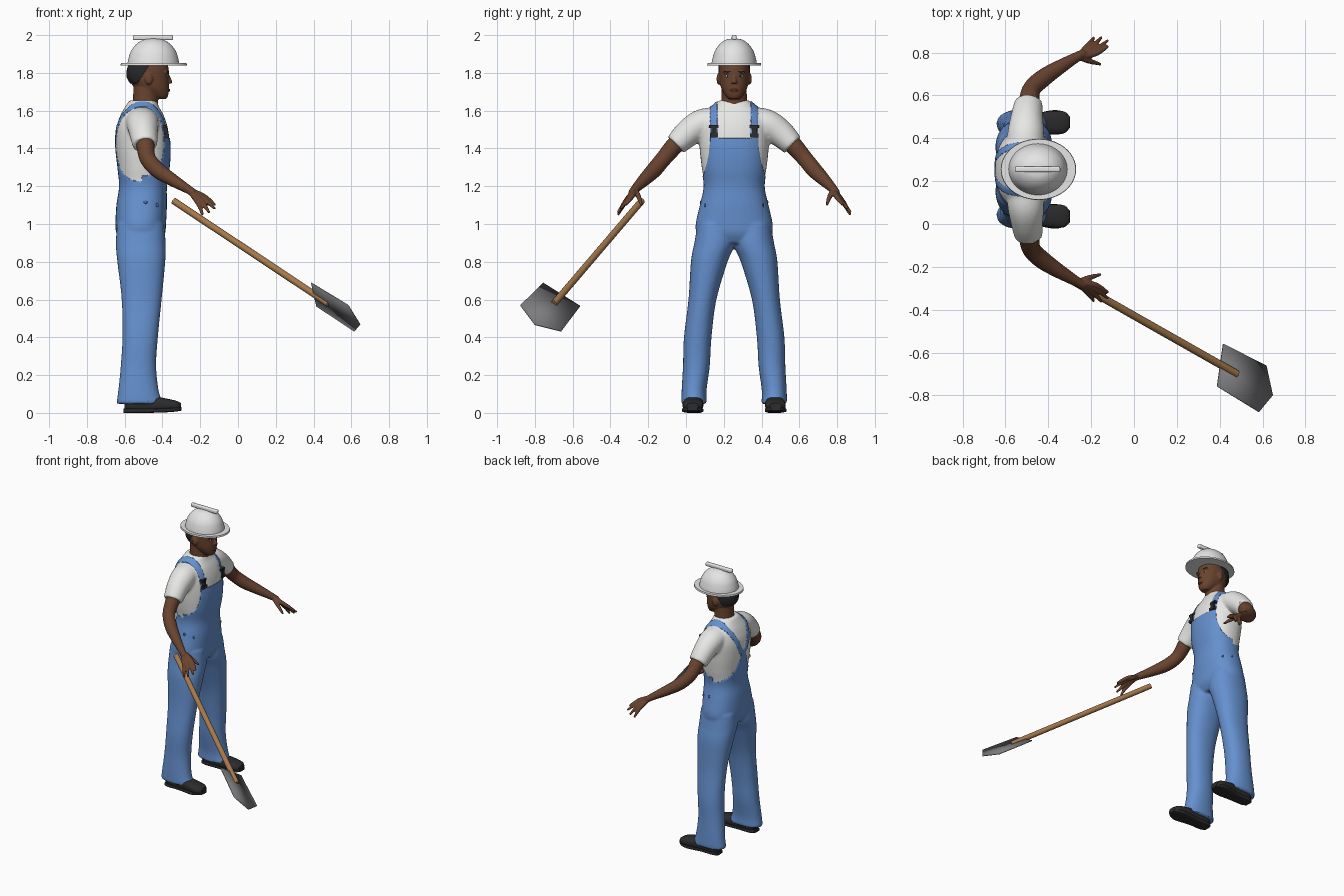
import bpy, bmesh, math
from mathutils import Vector, Matrix
from mathutils.bvhtree import BVHTree

cube = bpy.data.objects.get("Cube")
if cube:
    bpy.data.objects.remove(cube)

MID = .255                      # the figure's plane of symmetry in y
X, Y, Z = Vector((1, 0, 0)), Vector((0, 1, 0)), Vector((0, 0, 1))


def colour(name, r, g, b):
    m = bpy.data.materials.new(name)
    m.diffuse_color = (r, g, b, 1)
    m.use_nodes = True
    m.node_tree.nodes["Principled BSDF"].inputs["Base Color"].default_value = (r, g, b, 1)
    return m


skin = colour("brown_skin", .14, .056, .028)
hair = colour("black_hair", .02, .02, .022)
lip = colour("dark_lips", .1, .03, .02)
denim = colour("blue_denim", .13, .28, .62)
rivet = colour("dark_blue_buttons", .06, .13, .36)
white = colour("white_cotton", .8, .8, .78)
shell = colour("white_helmet", .78, .78, .78)
wood = colour("brown_wood", .38, .19, .07)
steel = colour("grey_steel", .2, .2, .21)
black = colour("black_leather", .025, .025, .027)


def finish(name, bm, *mats):
    bmesh.ops.recalc_face_normals(bm, faces=bm.faces)
    mesh = bpy.data.meshes.new(name)
    bm.to_mesh(mesh)
    bm.free()
    obj = bpy.data.objects.new(name, mesh)
    bpy.context.collection.objects.link(obj)
    for m in mats:
        mesh.materials.append(m)
    shade(obj)
    return obj


def shade(obj):
    bpy.ops.object.select_all(action="DESELECT")
    obj.select_set(True)
    bpy.context.view_layer.objects.active = obj
    bpy.ops.object.shade_smooth_by_angle(angle=math.radians(40))


def spline(rows, steps):
    """Smooth curve through rows of x, side, z and two radii."""
    out = []
    for i in range(len(rows) - 1):
        a, b, c, d = (rows[min(max(i + k, 0), len(rows) - 1)] for k in (-1, 0, 1, 2))
        for k in range(steps):
            t = k / steps
            out.append([(2*q + (r - p)*t + (2*p - 5*q + 4*r - s)*t*t + (3*q - p - 3*r + s)*t**3) / 2
                        for p, q, r, s in zip(a, b, c, d)])
    return out + [list(rows[-1])]


def loft(bm, rows, up=None, ref=X, side=1, power=2, n=32, steps=6):
    """Closed tube of super-ellipse sections, square to up or to its own path."""
    rows = spline(rows, steps)
    pts = [Vector((r[0], MID + side * r[1], r[2])) for r in rows]
    rings = []
    for i, (p, r) in enumerate(zip(pts, rows)):
        t = up or (pts[min(i + 1, len(pts) - 1)] - pts[max(i - 1, 0)]).normalized()
        v = t.cross(ref).normalized()
        u = v.cross(t)
        ring = []
        for k in range(n):
            a = math.tau * k / n
            c, s = (math.copysign(abs(q) ** (2 / power), q) for q in (math.cos(a), math.sin(a)))
            ring.append(bm.verts.new(p + u * c * r[3] + v * s * r[4]))
        rings.append(ring)
    for a, b in zip(rings, rings[1:]):
        for k in range(n):
            bm.faces.new((a[k - 1], a[k], b[k], b[k - 1]))
    bm.faces.new(rings[0])
    bm.faces.new(rings[-1])


def blob(bm, centre, size):
    bmesh.ops.create_uvsphere(bm, u_segments=20, v_segments=12, radius=1,
                              matrix=Matrix.Translation(centre) @ Matrix.Diagonal((*size, 1)))


def box(bm, centre, size):
    bmesh.ops.create_cube(bm, size=1,
                          matrix=Matrix.Translation(centre) @ Matrix.Diagonal((*size, 1)))


def fuse(obj, voxel, smooth):
    """Melt overlapping pieces into one skin."""
    m = obj.modifiers.new("Fuse", "REMESH")
    m.mode, m.voxel_size = "VOXEL", voxel
    m = obj.modifiers.new("Soften", "SMOOTH")
    m.factor, m.iterations = .5, smooth
    mats = list(obj.data.materials)
    mesh = bpy.data.meshes.new_from_object(obj.evaluated_get(bpy.context.evaluated_depsgraph_get()))
    obj.modifiers.clear()
    obj.data = mesh
    mesh.materials.clear()
    for m in mats:
        mesh.materials.append(m)
    shade(obj)


def paint(obj, rule, lift):
    """Cut the mesh where rule is zero, colour the positive side and raise it."""
    bm = bmesh.new()
    bm.from_mesh(obj.data)
    val = {v: rule(v.co) for v in bm.verts}
    inside = [v for v in bm.verts if val[v] > 0]
    cuts = []
    for e in list(bm.edges):
        a, b = e.verts
        if val[a] * val[b] < 0:
            cuts.append(bmesh.utils.edge_split(e, a, val[a] / (val[a] - val[b]))[1])
    bmesh.ops.connect_verts(bm, verts=cuts)
    for f in bm.faces:
        f.material_index = int(rule(f.calc_center_median()) > 0)
    bm.normal_update()
    for v, n in [(v, v.normal.copy()) for v in inside]:
        v.co += n * lift
    bm.to_mesh(obj.data)
    tree = BVHTree.FromBMesh(bm)
    bm.free()
    shade(obj)
    return tree


# Clothes: torso, trouser legs and sleeves
bm = bmesh.new()
loft(bm, [(-.515, 0, .9, .1, .12), (-.515, 0, .95, .125, .19), (-.515, 0, 1, .13, .2),
          (-.51, 0, 1.1, .13, .178), (-.503, 0, 1.2, .123, .158), (-.5, 0, 1.3, .135, .172),
          (-.503, 0, 1.4, .143, .183), (-.508, 0, 1.5, .138, .186), (-.508, 0, 1.57, .117, .17),
          (-.508, 0, 1.62, .09, .12), (-.503, 0, 1.655, .072, .08)], up=Z, power=2.3)
for side in (-1, 1):
    loft(bm, [(-.52, .212, .05, .12, .064), (-.527, .212, .12, .103, .062), (-.527, .2, .25, .09, .067),
              (-.518, .193, .4, .09, .069), (-.51, .168, .6, .102, .07), (-.512, .132, .8, .123, .093),
              (-.515, .103, .9, .128, .104), (-.515, .1, 1, .12, .09)], up=Z, side=side, power=2.2)
    loft(bm, [(-.51, .08, 1.55, .085, .07), (-.505, .17, 1.53, .085, .078), (-.5, .245, 1.48, .075, .073),
              (-.492, .31, 1.418, .066, .06)], side=side)
clothes = finish("shirt_and_overalls", bm, white, denim)
fuse(clothes, .009, 6)


def overalls(p):
    s, z = abs(p.y - MID), p.z
    if p.x > -.51:
        bib = min(1.455 - z, .128 + .9 * (1.455 - z) ** 2 - s)
        strap = .02 - abs(s - .107)
    else:
        bib = min(1.44 - z, .03 + 3.4 * min(1.42 - z, .25) ** 2 - s)
        strap = .02 - abs(s - min(.107, .025 + .42 * (z - 1.42)))
    return max(1.215 - z, bib, min(strap, z - 1.42))


cloth = paint(clothes, overalls, .004)

# Strap buckles and hip buttons
buckles, buttons = bmesh.new(), bmesh.new()
for side in (-1, 1):
    for dz, w, h in ((.025, .05, .016), (0, .026, .05), (-.022, .044, .02)):
        y, z = MID + side * .107, 1.49 + dz
        hit = cloth.ray_cast(Vector((1, y, z)), -X)[0]
        box(buckles, hit, (.022, w, h))
    for x, z in ((-.49, 1.115), (-.43, 1.1)):
        hit = cloth.ray_cast(Vector((x, MID + side, z)), -Y * side)[0]
        blob(buttons, hit, (.01, .004, .01))
finish("strap_buckles", buckles, black)
finish("hip_buttons", buttons, rivet)

# Head with neck, nose and ears
bm = bmesh.new()
loft(bm, [(-.497, 0, 1.58, .07, .072), (-.49, 0, 1.66, .066, .068), (-.49, 0, 1.78, .064, .064)], up=Z)
loft(bm, [(-.41, 0, 1.662, .03, .028), (-.42, 0, 1.68, .05, .046), (-.453, 0, 1.72, .088, .069),
          (-.475, 0, 1.77, .109, .079), (-.476, 0, 1.82, .109, .081), (-.47, 0, 1.87, .09, .074),
          (-.46, 0, 1.9, .05, .05)], up=Z, power=2.2)
loft(bm, [(-.375, 0, 1.795, .009, .009), (-.362, 0, 1.76, .012, .012), (-.361, 0, 1.745, .012, .017)], up=Z)
blob(bm, (-.375, MID, 1.708), (.012, .026, .012))
for side in (-1, 1):
    blob(bm, (-.472, MID + side * .084, 1.768), (.02, .009, .03))
    blob(bm, (-.38, MID + side * .033, 1.803), (.012, .026, .008))
head = finish("head", bm, skin, hair)
fuse(head, .005, 3)
face = paint(head, lambda p: p.z - 1.745 - 1.6 * max(0, p.x + .53), .003)

# Face details
eyes, dark, lips = bmesh.new(), bmesh.new(), bmesh.new()
for side in (-1, 1):
    y = MID + side * .034
    at = face.ray_cast(Vector((1, y, 1.784)), -X)[0]
    blob(eyes, at, (.003, .013, .0055))
    blob(dark, at + X * .002, (.003, .005, .005))
    blob(dark, face.ray_cast(Vector((1, y, 1.807)), -X)[0], (.003, .021, .004))
blob(lips, face.ray_cast(Vector((1, MID, 1.708)), -X)[0], (.005, .023, .007))
finish("eyes", eyes, white)
finish("pupils_and_brows", dark, hair)
finish("lips", lips, lip)

# Arms and hands
wrist = (-.262, .527, 1.182)
fingers = [((-.18, .54, 1.147), (-.12, .575, 1.1)), ((-.183, .557, 1.135), (-.122, .602, 1.08)),
           ((-.195, .572, 1.122), (-.152, .617, 1.06)), ((-.212, .58, 1.112), (-.187, .615, 1.048)),
           ((-.212, .507, 1.148), (-.155, .49, 1.1))]
for name, side in (("right_arm", -1), ("left_arm", 1)):
    bm = bmesh.new()
    loft(bm, [(-.495, .27, 1.455, .046, .046), (-.49, .315, 1.415, .048, .048),
              (-.477, .375, 1.345, .043, .043), (-.425, .425, 1.285, .042, .042),
              (-.35, .475, 1.235, .034, .034), (*wrist, .023, .023),
              (-.235, .54, 1.163, .022, .022)], ref=Z, side=side, n=20)
    for knuckle, tip in fingers:
        loft(bm, [(*wrist, .014, .014), (*knuckle, .0135, .0135), (*tip, .007, .007)],
             ref=Z, side=side, n=12)
    fuse(finish(name, bm, skin), .005, 3)

# Shoes with flat soles
for name, side in (("right_shoe", -1), ("left_shoe", 1)):
    bm = bmesh.new()
    loft(bm, [(-.6, .214, .05, .03, .038), (-.57, .214, .05, .044, .046), (-.48, .214, .047, .046, .045),
              (-.4, .217, .044, .054, .036), (-.33, .219, .038, .052, .027), (-.302, .22, .036, .03, .016)],
         up=X, ref=Y, side=side, power=2.6)
    loft(bm, [(-.605, .214, .012, .03, .012), (-.57, .214, .012, .044, .012), (-.48, .214, .012, .044, .012),
              (-.38, .219, .014, .057, .011), (-.33, .219, .018, .05, .011), (-.298, .22, .021, .026, .009)],
         up=X, ref=Y, side=side, power=5)
    finish(name, bm, black)

# Hard hat
bm = bmesh.new()
loft(bm, [(-.448, 0, 1.845, .138, .121), (-.448, 0, 1.88, .131, .114), (-.448, 0, 1.92, .116, .1),
          (-.448, 0, 1.955, .087, .074), (-.448, 0, 1.976, .05, .042), (-.448, 0, 1.982, .006, .006)],
     up=Z, n=48)
finish("helmet_dome", bm, shell)
bm = bmesh.new()
loft(bm, [(-.446, 0, 1.84, .176, .143), (-.446, 0, 1.852, .174, .141)], up=Z, n=48, steps=1)
finish("helmet_brim", bm, shell)
bm = bmesh.new()
box(bm, (-.45, MID, 1.987), (.212, .026, .026))
bmesh.ops.bevel(bm, geom=bm.edges[:], offset=.007, segments=3, affect="EDGES", profile=.5)
finish("helmet_crest", bm, shell)

# Shovel
bm = bmesh.new()
loft(bm, [(-.34, -.49, 1.122, .018, .018), (.48, -.955, .577, .018, .018)], ref=Z, n=16, steps=1)
finish("shovel_handle", bm, wood)
bm = bmesh.new()
bm.faces.new([bm.verts.new(c) for c in ((.388, -.757, .688), (.416, -.56, .565), (.617, -.661, .432),
                                        (.647, -.8, .467), (.583, -.877, .57))])
blade = finish("shovel_blade", bm, steel)
thick = blade.modifiers.new("Thickness", "SOLIDIFY")
thick.thickness, thick.offset = .005, 0
